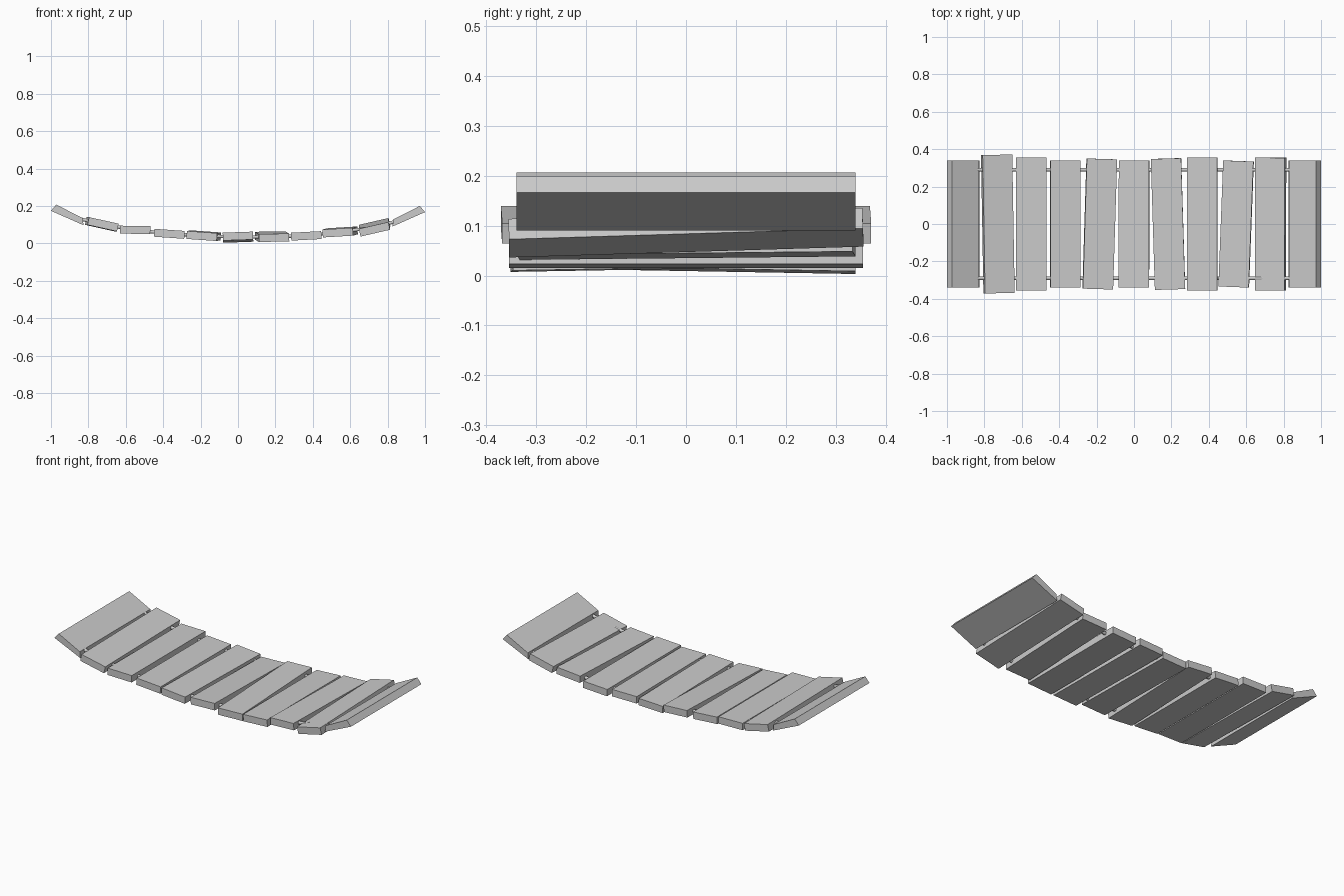
import bpy, bmesh
from math import radians
from mathutils import Vector, Euler

if "Cube" in bpy.data.objects:
    bpy.data.objects.remove(bpy.data.objects["Cube"])

T = 0.042   # plank thickness
W = 0.162   # plank width


def make_object(name, bm):
    bmesh.ops.recalc_face_normals(bm, faces=bm.faces[:])
    me = bpy.data.meshes.new(name)
    bm.to_mesh(me)
    bm.free()
    ob = bpy.data.objects.new(name, me)
    bpy.context.collection.objects.link(ob)
    return ob


def box(name, loc, size, rot):
    bm = bmesh.new()
    bmesh.ops.create_cube(bm, size=1)
    for v in bm.verts:
        v.co = Vector(a * b for a, b in zip(v.co, size))
    ob = make_object(name, bm)
    ob.location = loc
    ob.rotation_euler = Euler([radians(a) for a in rot])


# Middle planks: x, z, half length, slope up to +x, roll up to +y, yaw (degrees)
planks = [
    (-0.728, 0.102, 0.370, -12.5, 0, 1.0),
    (-0.550, 0.072, 0.355, -1.0, 0, 0),
    (-0.367, 0.051, 0.340, -4.0, 0, 0),
    (-0.183, 0.041, 0.348, -4.0, 0.3, -1.75),
    (0.000, 0.033, 0.340, 2.0, -1.0, 0),
    (0.182, 0.036, 0.350, 1.0, 1.0, 1.75),
    (0.365, 0.040, 0.355, 3.0, 0, 0),
    (0.546, 0.061, 0.337, 3.5, 0.6, -2.2),
    (0.730, 0.086, 0.355, 13.0, 1.8, -0.5),
]
for i, (x, z, h, slope, roll, yaw) in enumerate(planks):
    box(f"plank_{i + 2}", (x, 0, z), (W, 2 * h, T), (roll, -slope, yaw))

# Upturned end planks with bevelled outer edge
profile = [(0.826, 0.090), (1.0, 0.167), (0.972, 0.200), (0.830, 0.128)]
for name, s, dz in (("end_plank_left", -1, 0.007), ("end_plank_right", 1, 0)):
    bm = bmesh.new()
    face = bm.faces.new([bm.verts.new((s * x, -0.34, z + dz)) for x, z in profile])
    ext = bmesh.ops.extrude_face_region(bm, geom=[face])
    moved = [g for g in ext["geom"] if isinstance(g, bmesh.types.BMVert)]
    bmesh.ops.translate(bm, verts=moved, vec=(0, 0.68, 0))
    make_object(name, bm)

# Two rods threading through the planks
path = [(-0.86, 0.135)] + [(p[0], p[1]) for p in planks] + [(0.86, 0.122)]
for name, y in (("front_rod", -0.29), ("back_rod", 0.29)):
    cu = bpy.data.curves.new(name, "CURVE")
    cu.dimensions = "3D"
    cu.bevel_depth = 0.01
    cu.bevel_resolution = 1
    cu.use_fill_caps = True
    sp = cu.splines.new("POLY")
    sp.points.add(len(path) - 1)
    for pt, (x, z) in zip(sp.points, path):
        pt.co = (x, y, z, 1)
    bpy.context.collection.objects.link(bpy.data.objects.new(name, cu))
